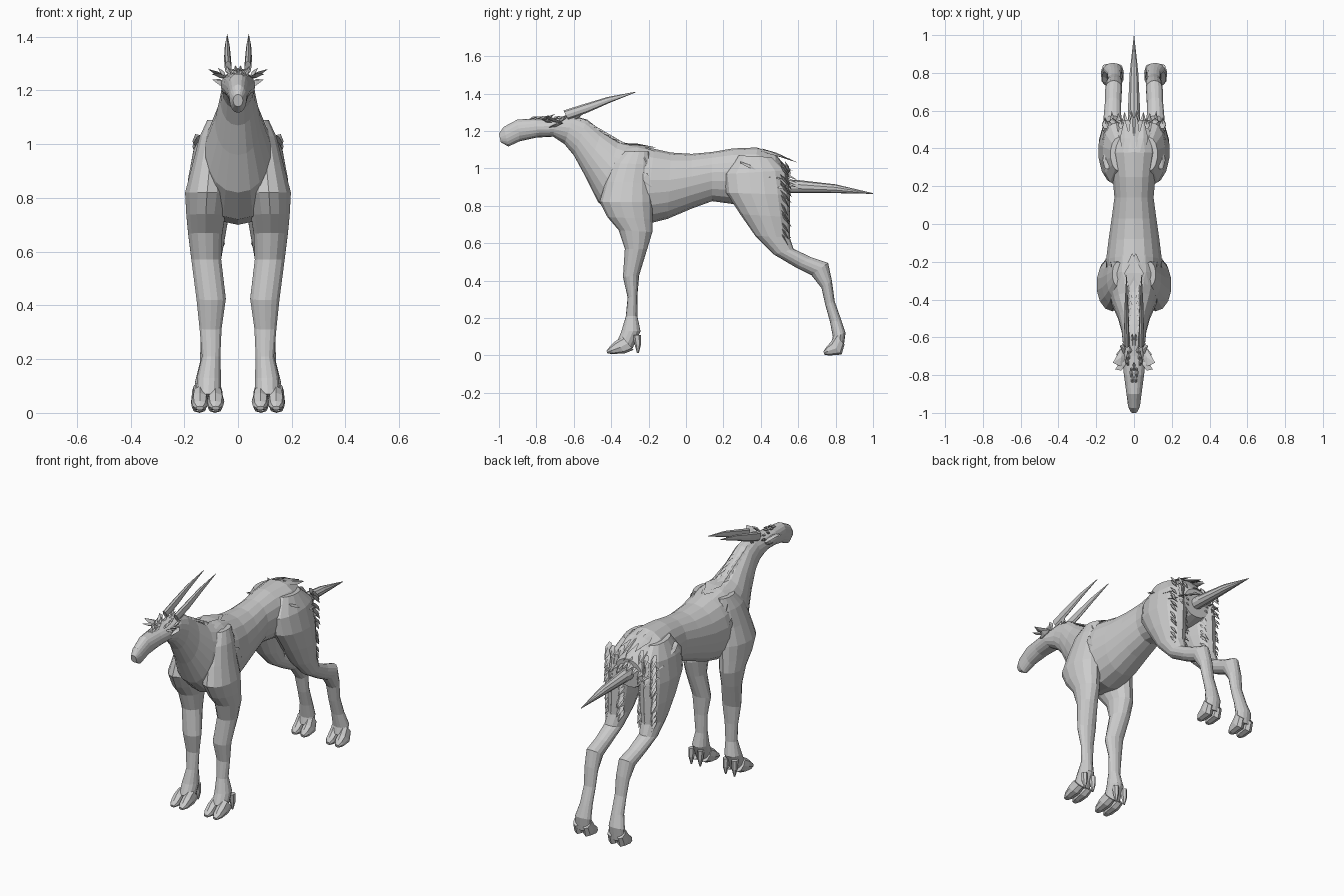
import bpy, bmesh, math, random
from mathutils import Vector

random.seed(4)


def finish(bm, name, mirror):
    bmesh.ops.recalc_face_normals(bm, faces=bm.faces)
    me = bpy.data.meshes.new(name)
    bm.to_mesh(me)
    bm.free()
    ob = bpy.data.objects.new(name, me)
    bpy.context.collection.objects.link(ob)
    if mirror:
        ob.modifiers.new("Mirror", 'MIRROR').use_mirror_merge = False
    return ob


def loft(name, sections, sides=14, mirror=False, power=1.0, dx=0.0):
    """Each section: y, z of one edge, y, z of the opposite edge, centre x, half width."""
    bm = bmesh.new()
    rings = []
    for y0, z0, y1, z1, cx, hw in sections:
        ring = []
        for i in range(sides):
            a = 2 * math.pi * i / sides
            s, c = math.sin(a), math.cos(a)
            t = (1 - c) / 2
            x = cx + dx + hw * math.copysign(abs(s) ** power, s)
            ring.append(bm.verts.new((x, y0 + (y1 - y0) * t, max(0, z0 + (z1 - z0) * t))))
        rings.append(ring)
    for r, q in zip(rings, rings[1:]):
        for i in range(sides):
            j = (i + 1) % sides
            bm.faces.new((r[i], r[j], q[j], q[i]))
    bm.faces.new(rings[0])
    bm.faces.new(rings[-1][::-1])
    return finish(bm, name, mirror)


def shards(name, items, mirror=True):
    """Thin pointed tufts: base point, tip point, width vector."""
    bm = bmesh.new()
    for base, tip, wide in items:
        b, t, w = Vector(base), Vector(tip), Vector(wide)
        n = (t - b).cross(w).normalized() * 0.008
        mid = b.lerp(t, 0.4)
        vs = [bm.verts.new(p) for p in (b - w * .5, mid - w, t, mid + w, b + w * .5, mid + n, mid - n)]
        for i in range(5):
            for c in (5, 6):
                bm.faces.new((vs[i], vs[(i + 1) % 5], vs[c]))
    return finish(bm, name, mirror)


# Head, neck and torso in one skin
loft("body", [
    (-1.0, 1.185, -.99, 1.14, 0, .018),
    (-.975, 1.222, -.95, 1.117, 0, .032),
    (-.90, 1.262, -.89, 1.145, 0, .041),
    (-.80, 1.266, -.80, 1.165, 0, .054),
    (-.70, 1.268, -.71, 1.17, 0, .064),
    (-.60, 1.28, -.65, 1.13, 0, .060),
    (-.53, 1.262, -.60, 1.07, 0, .066),
    (-.45, 1.20, -.54, .96, 0, .085),
    (-.36, 1.145, -.47, .82, 0, .12),
    (-.27, 1.125, -.36, .72, 0, .145),
    (-.17, 1.105, -.22, .70, 0, .15),
    (-.08, 1.085, -.10, .73, 0, .137),
    (.03, 1.078, .03, .785, 0, .12),
    (.14, 1.088, .14, .825, 0, .105),
    (.25, 1.107, .25, .81, 0, .115),
    (.38, 1.112, .36, .79, 0, .14),
    (.48, 1.075, .46, .80, 0, .135),
    (.55, .99, .54, .82, 0, .09)], sides=18, power=.9)

# Front legs, shoulder to ankle
loft("front_leg", [
    (-.33, 1.09, -.20, 1.09, .085, .03),
    (-.39, 1.03, -.19, 1.02, .095, .05),
    (-.43, .93, -.19, .92, .105, .066),
    (-.462, .82, -.18, .82, .115, .084),
    (-.42, .74, -.18, .73, .120, .074),
    (-.36, .67, -.18, .66, .122, .065),
    (-.327, .57, -.207, .57, .118, .057),
    (-.337, .42, -.25, .43, .100, .056),
    (-.312, .31, -.26, .32, .102, .042),
    (-.322, .21, -.26, .21, .100, .035),
    (-.345, .13, -.243, .13, .108, .046),
    (-.37, .07, -.285, .04, .110, .046)], mirror=True)

# Hind legs, hip to ankle
loft("hind_leg", [
    (.28, 1.07, .46, 1.06, .08, .045),
    (.205, .97, .54, .99, .095, .072),
    (.215, .87, .555, .86, .105, .084),
    (.29, .755, .555, .74, .108, .078),
    (.37, .64, .555, .63, .112, .062),
    (.47, .54, .575, .57, .115, .050),
    (.58, .475, .67, .525, .112, .044),
    (.67, .43, .76, .495, .108, .045),
    (.725, .36, .78, .40, .105, .042),
    (.745, .27, .795, .29, .103, .036),
    (.77, .18, .83, .19, .105, .038),
    (.785, .10, .853, .12, .112, .050),
    (.775, .06, .842, .04, .113, .050)], mirror=True)

# Split hooves: two toes on every foot
for side, dx in (("inner", .083), ("outer", .142)):
    loft("front_toe_" + side, [
        (-.34, .10, -.28, .03, 0, .026),
        (-.38, .075, -.325, .012, 0, .032),
        (-.41, .045, -.385, .008, 0, .028),
        (-.425, .025, -.42, .01, 0, .014)], 8, True, .8, dx)
    loft("hind_toe_" + side, [
        (.80, .11, .848, .06, 0, .026),
        (.772, .07, .832, .005, 0, .031),
        (.75, .045, .765, 0, 0, .028),
        (.735, .022, .74, .004, 0, .014)], 8, True, .8, dx + .002)
    loft("dewclaw_" + side, [
        (-.285, .11, -.24, .11, 0, .018),
        (-.275, .06, -.24, .06, 0, .016),
        (-.262, .012, -.252, .014, 0, .004)], 6, True, 1, dx + .002)

# Long straight horns
loft("horn", [
    (-.655, 1.31, -.63, 1.262, .037, .013),
    (-.55, 1.343, -.53, 1.297, .039, .013),
    (-.42, 1.382, -.41, 1.35, .040, .009),
    (-.27, 1.41, -.27, 1.406, .040, .001)], 8, True)

# Spike tail
loft("tail", [
    (.46, .945, .46, .87, 0, .034),
    (.60, .938, .60, .868, 0, .034),
    (.80, .915, .80, .868, 0, .024),
    (1.0, .868, 1.0, .864, 0, .001)], 10)

# Leaf ears with ragged edges
shards("ear", [
    ((.045, -.69, 1.245), (.112, -.735, 1.28), (0, .045, -.01)),
    ((.045, -.73, 1.25), (.10, -.77, 1.262), (0, .03, -.008)),
    ((.045, -.67, 1.25), (.075, -.645, 1.285), (0, .025, .01)),
    ((.05, -.70, 1.225), (.095, -.69, 1.24), (0, .04, .012))])

# Forelock and mane tufts
mane = []
for i in range(9):
    y = -.84 + .03 * i
    x = random.uniform(0, .035)
    mane.append(((x, y, 1.262), (x * 1.3, y + .05, 1.283 + random.uniform(-.006, .012)), (.01, 0, 0)))
for i in range(7):
    t = i / 6
    y, z = -.58 + .24 * t, 1.27 - .14 * t
    mane.append(((.02, y, z), (.03, y + .08, z - .035), (.015, 0, -.006)))
shards("mane", mane)

# Wither fur flap and shoulder fur
shards("shoulder_fur", [
    ((.0, -.33, 1.13), (.01, -.155, 1.112), (.055, 0, -.01)),
    ((.06, -.32, 1.115), (.06, -.16, 1.09), (.035, 0, -.02)),
    ((.10, -.30, 1.06), (.125, -.18, .985), (.012, .03, .03)),
    ((.135, -.27, .97), (.15, -.18, .90), (.008, .03, .03))])

# Layered rump fur and frayed thigh backs
fur = [((.0, .40, 1.108), (.012, .60, 1.03), (.025, 0, 0)),
       ((.045, .38, 1.105), (.05, .56, 1.05), (.028, 0, -.008))]
for row in range(4):
    for i in range(5):
        x = .015 + i * .032
        y = .34 + row * .055 - i * .012
        z = 1.10 - row * .03 - i * .017 - (.025 if row == 3 else 0)
        fur.append(((x, y, z), (x * 1.06, y + random.uniform(.09, .13), z - random.uniform(.03, .06)),
                    (.02, 0, -.009)))
for i in range(13):
    z = 1.0 - .031 * i
    for x in (.065, .11, .15):
        zz = z + random.uniform(-.012, .012)
        fur.append(((x, .505 if x != .11 else .53, zz + .04),
                    (x + .004, .545 + random.uniform(0, .022), zz - .03), (.018, 0, .004)))
shards("rump_fur", fur)
